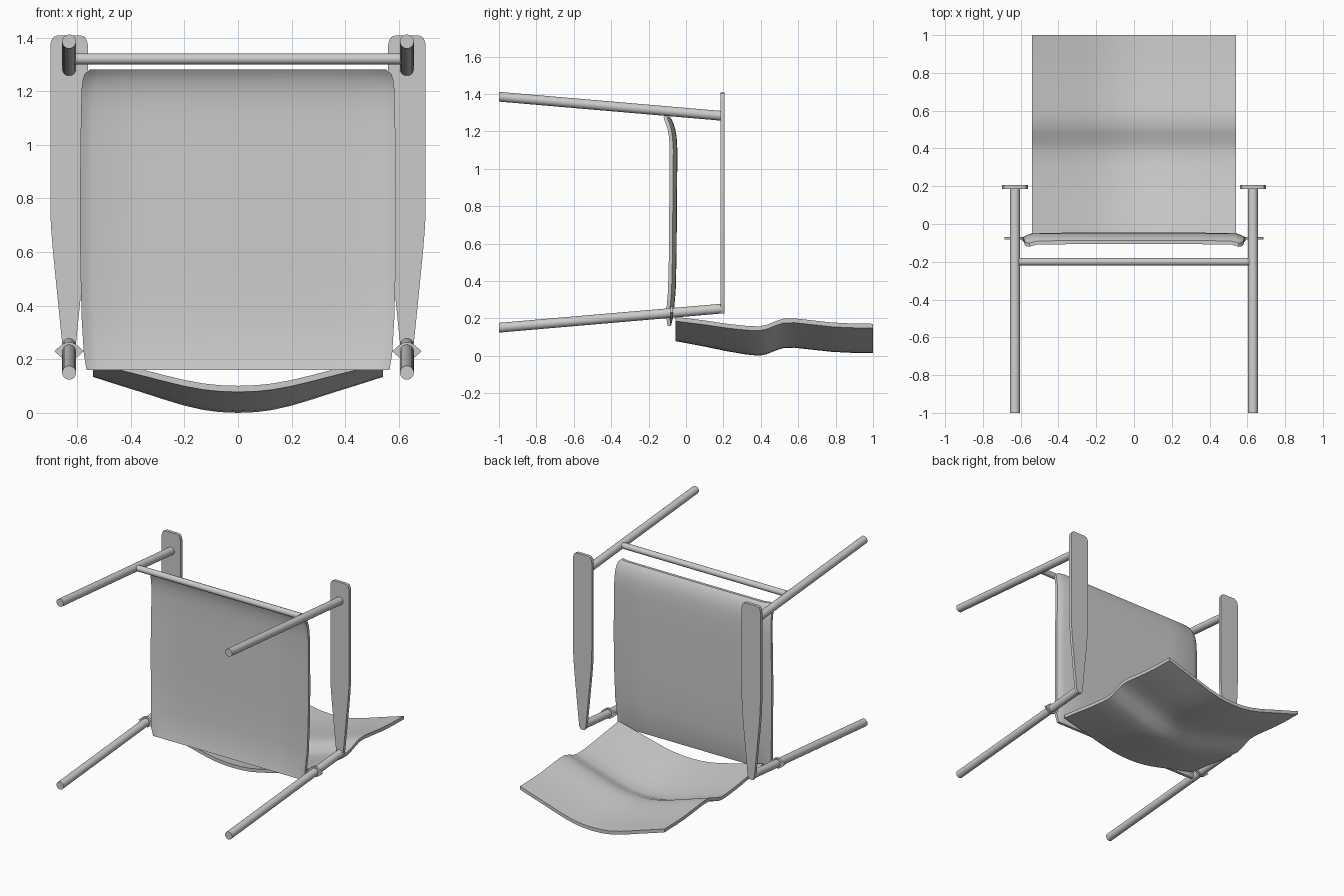
import bpy, bmesh, math
from mathutils import Vector

if "Cube" in bpy.data.objects:
    bpy.data.objects.remove(bpy.data.objects["Cube"])


def finish(name, bm, angle=35):
    bmesh.ops.recalc_face_normals(bm, faces=bm.faces[:])
    me = bpy.data.meshes.new(name)
    bm.to_mesh(me)
    bm.free()
    me.shade_smooth()
    me.set_sharp_from_angle(angle=math.radians(angle))
    ob = bpy.data.objects.new(name, me)
    bpy.context.collection.objects.link(ob)
    return ob


def thicken(bm, offset):
    r = bmesh.ops.extrude_face_region(bm, geom=bm.faces[:], use_keep_orig=True)
    vs = [g for g in r["geom"] if isinstance(g, bmesh.types.BMVert)]
    bmesh.ops.translate(bm, verts=vs, vec=Vector(offset))


def sheet(name, rows, offset):
    bm = bmesh.new()
    vr = [[bm.verts.new(p) for p in row] for row in rows]
    for a, b in zip(vr, vr[1:]):
        for i in range(len(a) - 1):
            bm.faces.new((a[i], a[i + 1], b[i + 1], b[i]))
    thicken(bm, offset)
    return finish(name, bm)


def plate(name, outline, y0, y1):
    bm = bmesh.new()
    bm.faces.new([bm.verts.new((x, y0, z)) for x, z in outline])
    thicken(bm, (0, y1 - y0, 0))
    return finish(name, bm)


def rod(name, a, b, r, axis):
    # round bar whose end caps stay square to the given axis (0 = x, 1 = y)
    bm = bmesh.new()
    a, b = Vector(a), Vector(b)
    rings = []
    for p in (a, b):
        ring = []
        for i in range(24):
            t = math.tau * i / 24
            c, s = r * math.cos(t), r * math.sin(t)
            ring.append(bm.verts.new(p + Vector((0, c, s) if axis == 0 else (c, 0, s))))
        rings.append(ring)
        bm.faces.new(ring)
    for i in range(24):
        j = (i + 1) % 24
        bm.faces.new((rings[0][i], rings[0][j], rings[1][j], rings[1][i]))
    return finish(name, bm)


# Seat: upright sheet with bent front edge and turned-down sides (z, y, half width)
seat_profile = [(0.16, -0.08, 0.565), (0.22, -0.066, 0.575), (0.35, -0.055, 0.583),
                (0.55, -0.05, 0.588), (0.75, -0.049, 0.59), (0.95, -0.047, 0.588),
                (1.1, -0.046, 0.586), (1.17, -0.05, 0.584), (1.21, -0.057, 0.583),
                (1.24, -0.066, 0.58), (1.263, -0.076, 0.573), (1.28, -0.088, 0.553)]
side = [(0.0, 0), (0.05, 0.002), (0.1, 0.0), (0.5, 0), (0.9, 0), (0.95, 0.002), (1, 0)]
flange = [(-1, 0.022), (-0.965, 0.012), (-0.92, 0.002), (-0.6, 0), (0, 0),
          (0.6, 0), (0.92, 0.002), (0.965, 0.012), (1, 0.022)]
rows = []
for k, (z, y, w) in enumerate(seat_profile):
    fade = 0.0 if k == 0 else (0.6 if k == len(seat_profile) - 1 else 1.0)
    rows.append([(u * w, y - d * fade, z) for u, d in flange])
sheet("seat", rows, (0, -0.019, 0))

# Backrest: sagging sheet with a lumbar ripple (y, z of the underside centre)
back_profile = [(-0.055, 0.078), (0.1, 0.049), (0.22, 0.024), (0.32, 0.007), (0.39, 0.0),
                (0.43, 0.008), (0.48, 0.028), (0.52, 0.041), (0.58, 0.043), (0.66, 0.034),
                (0.78, 0.021), (0.88, 0.016), (1.0, 0.014)]
half = [(0.07, 0.003), (0.13, 0.011), (0.2, 0.027), (0.27, 0.048), (0.36, 0.077),
        (0.45, 0.105), (0.54, 0.134)]
cross = [(-x, d) for x, d in reversed(half)] + [(0, 0)] + half
rows = []
for y, z in back_profile:
    k = min(1.0, 0.8 + 0.2 * (y + 0.055) / 0.44)
    rows.append([(x, y, z + d * k) for x, d in cross])
sheet("backrest", rows, (0, 0, 0.023))

# Legs, armrests and joint plates on both sides
arm_half = [(0.014, 0.225), (0.024, 0.245), (0.03, 0.3), (0.045, 0.45), (0.06, 0.6),
            (0.068, 0.7), (0.07, 0.78), (0.07, 1.37), (0.067, 1.388), (0.058, 1.402),
            (0.043, 1.408)]
eye_half = [(0.055, 0), (0.03, 0.022), (0.012, 0.033)]
eye = eye_half + [(-x, z) for x, z in reversed(eye_half)]
eye += [(x, -z) for x, z in (eye[4], eye[3], eye[2], eye[1])]
for s, label in ((-1, "left"), (1, "right")):
    x = 0.63 * s
    rod("front_leg_" + label, (x, -1, 1.385), (x, 0.19, 1.283), 0.026, 1)
    rod("back_leg_" + label, (x, -1, 0.15), (x, 0.19, 0.252), 0.026, 1)
    outline = [(x + w, z) for w, z in arm_half] + [(x - w, z) for w, z in reversed(arm_half)]
    plate("armrest_" + label, outline, 0.185, 0.206)
    plate("joint_plate_" + label, [(x + a, 0.23 + b) for a, b in eye], -0.083, -0.069)

# Crossbar between the front legs
rod("crossbar", (-0.61, -0.2, 1.32), (0.61, -0.2, 1.32), 0.02, 0)
